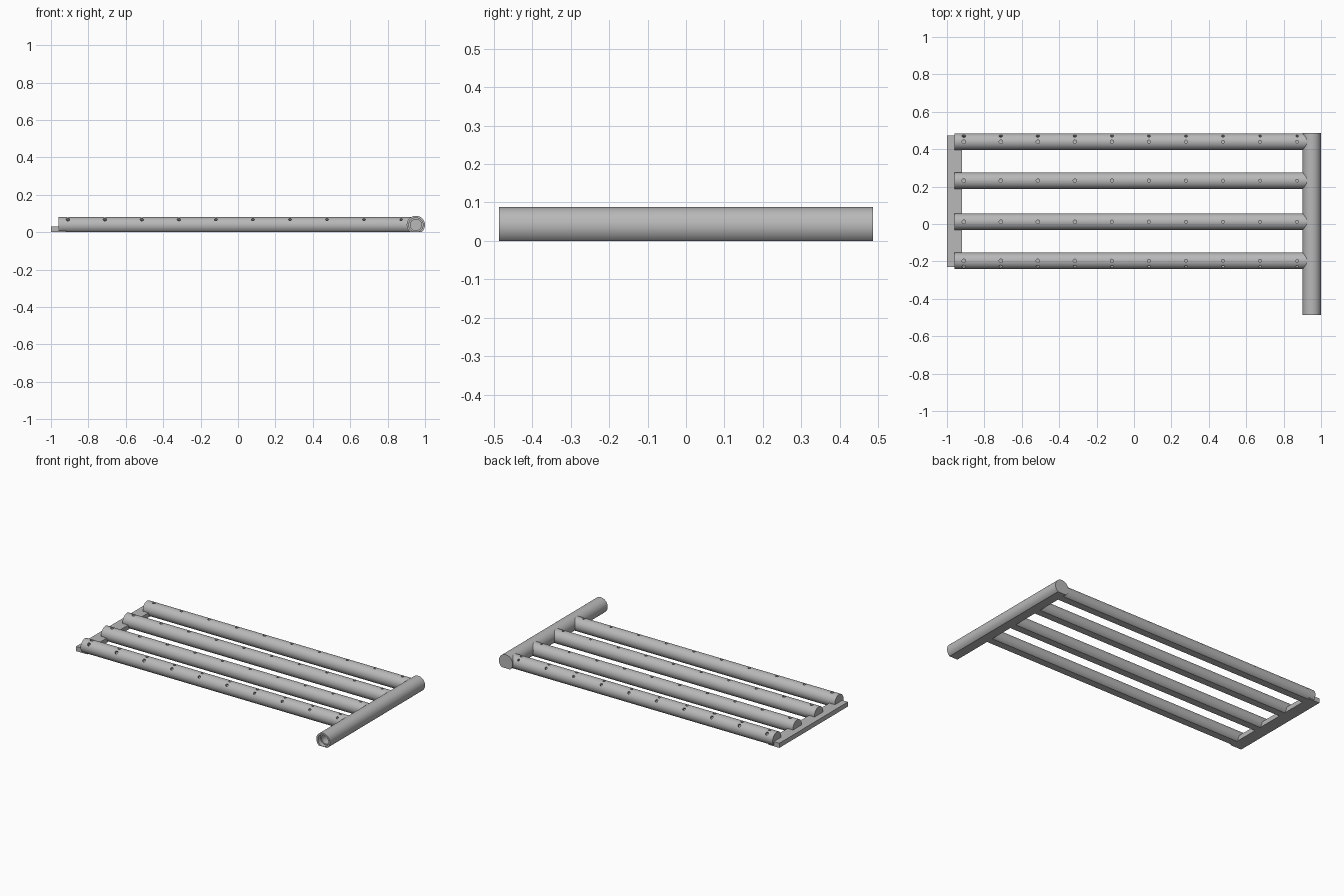
import bpy, bmesh, math
from mathutils import Matrix, Vector

cube = bpy.data.objects.get("Cube")
if cube:
    bpy.data.objects.remove(cube, do_unlink=True)

steel = bpy.data.materials.new("grey steel")
steel.use_nodes = True
steel.diffuse_color = (0.48, 0.48, 0.48, 1)
steel.node_tree.nodes["Principled BSDF"].inputs["Base Color"].default_value = (0.48, 0.48, 0.48, 1)


def make_object(name, bm):
    bmesh.ops.recalc_face_normals(bm, faces=bm.faces)
    mesh = bpy.data.meshes.new(name)
    bm.to_mesh(mesh)
    bm.free()
    mesh.materials.append(steel)
    obj = bpy.data.objects.new(name, mesh)
    bpy.context.collection.objects.link(obj)
    return obj


def flat_pipe(name, radius, height, start, end, side):
    """Round bar with a flat underside on z = 0, swept from start to end."""
    bm = bmesh.new()
    low = -math.asin(height / radius)
    steps = 40
    verts = []
    for i in range(steps + 1):
        a = low + (math.pi - 2 * low) * i / steps
        offset = side * radius * math.cos(a)
        verts.append(bm.verts.new(start + offset + Vector((0, 0, height + radius * math.sin(a)))))
    face = bm.faces.new(verts)
    swept = bmesh.ops.extrude_face_region(bm, geom=[face])["geom"]
    bmesh.ops.translate(bm, vec=end - start, verts=[v for v in swept if isinstance(v, bmesh.types.BMVert)])
    return make_object(name, bm)


def add_cylinder(bm, radius, start, end, segments):
    axis = end - start
    turn = axis.to_track_quat("Z", "Y").to_matrix().to_4x4()
    bmesh.ops.create_cone(bm, cap_ends=True, segments=segments, radius1=radius, radius2=radius,
                          depth=axis.length, matrix=Matrix.Translation((start + end) / 2) @ turn)


def cylinder(name, radius, start, end, segments=40):
    bm = bmesh.new()
    add_cylinder(bm, radius, start, end, segments)
    return make_object(name, bm)


def cut(obj, cutters):
    """Subtract the cutters and keep the finished mesh."""
    for cutter in cutters:
        cutter.hide_render = True
        mod = obj.modifiers.new("cut", "BOOLEAN")
        mod.operation = "DIFFERENCE"
        mod.solver = "EXACT"
        mod.object = cutter
    graph = bpy.context.evaluated_depsgraph_get()
    mesh = bpy.data.meshes.new_from_object(obj.evaluated_get(graph))
    obj.modifiers.clear()
    obj.data = mesh


def smooth(obj):
    bpy.ops.object.select_all(action="DESELECT")
    obj.select_set(True)
    bpy.context.view_layer.objects.active = obj
    bpy.ops.object.shade_smooth_by_angle(angle=math.radians(30))


X, Y = Vector((1, 0, 0)), Vector((0, 1, 0))
MAIN_X, MAIN_Z, HALF = 0.951, 0.039, 0.487
PIPE_R, PIPE_Z = 0.044, 0.037

# Main supply pipe, open at the front with a wider mouth
main = flat_pipe("supply_pipe", 0.049, MAIN_Z, Vector((MAIN_X, -HALF, 0)), Vector((MAIN_X, HALF, 0)), X)
bore = cylinder("supply_bore", 0.03, Vector((MAIN_X, -0.6, MAIN_Z)), Vector((MAIN_X, 0.465, MAIN_Z)))
mouth = cylinder("supply_mouth", 0.038, Vector((MAIN_X, -0.6, MAIN_Z)), Vector((MAIN_X, -0.46, MAIN_Z)))
cut(main, [bore, mouth])
smooth(main)
helpers = [bore, mouth]

# Branch pipes; the outer two also have a row of holes facing outwards
branches = (("front", -0.197, -1), ("middle_front", 0.012, 0),
            ("middle_back", 0.232, 0), ("back", 0.44, 1))
for label, y, outward in branches:
    pipe = flat_pipe(label + "_branch_pipe", PIPE_R, PIPE_Z,
                     Vector((-0.96, y, 0)), Vector((0.925, y, 0)), Y)
    hollow = cylinder(label + "_hollow", 0.03, Vector((-0.945, y, PIPE_Z)), Vector((0.94, y, PIPE_Z)))
    directions = [Vector((0, 0, 1))]
    if outward:
        directions.append(Vector((0, outward, 1)).normalized())
    cutters = [hollow, bore]
    for row, direction in enumerate(directions):
        bm = bmesh.new()
        for i in range(10):
            centre = Vector((-0.91 + 0.198 * i, y, PIPE_Z))
            add_cylinder(bm, 0.01 - 0.0003 * i, centre + direction * 0.015, centre + direction * 0.06, 14)
        cutters.append(make_object(label + "_holes_" + str(row), bm))
    cut(pipe, cutters)
    smooth(pipe)
    helpers += [c for c in cutters if c is not bore]

for helper in helpers:
    bpy.data.objects.remove(helper, do_unlink=True)

# Flat bar tying the closed ends together
bm = bmesh.new()
bmesh.ops.create_cube(bm, size=1, matrix=Matrix.Translation((-0.96, 0.121, 0.015))
                      @ Matrix.Diagonal((0.08, 0.702, 0.03, 1)))
make_object("end_bar", bm)
